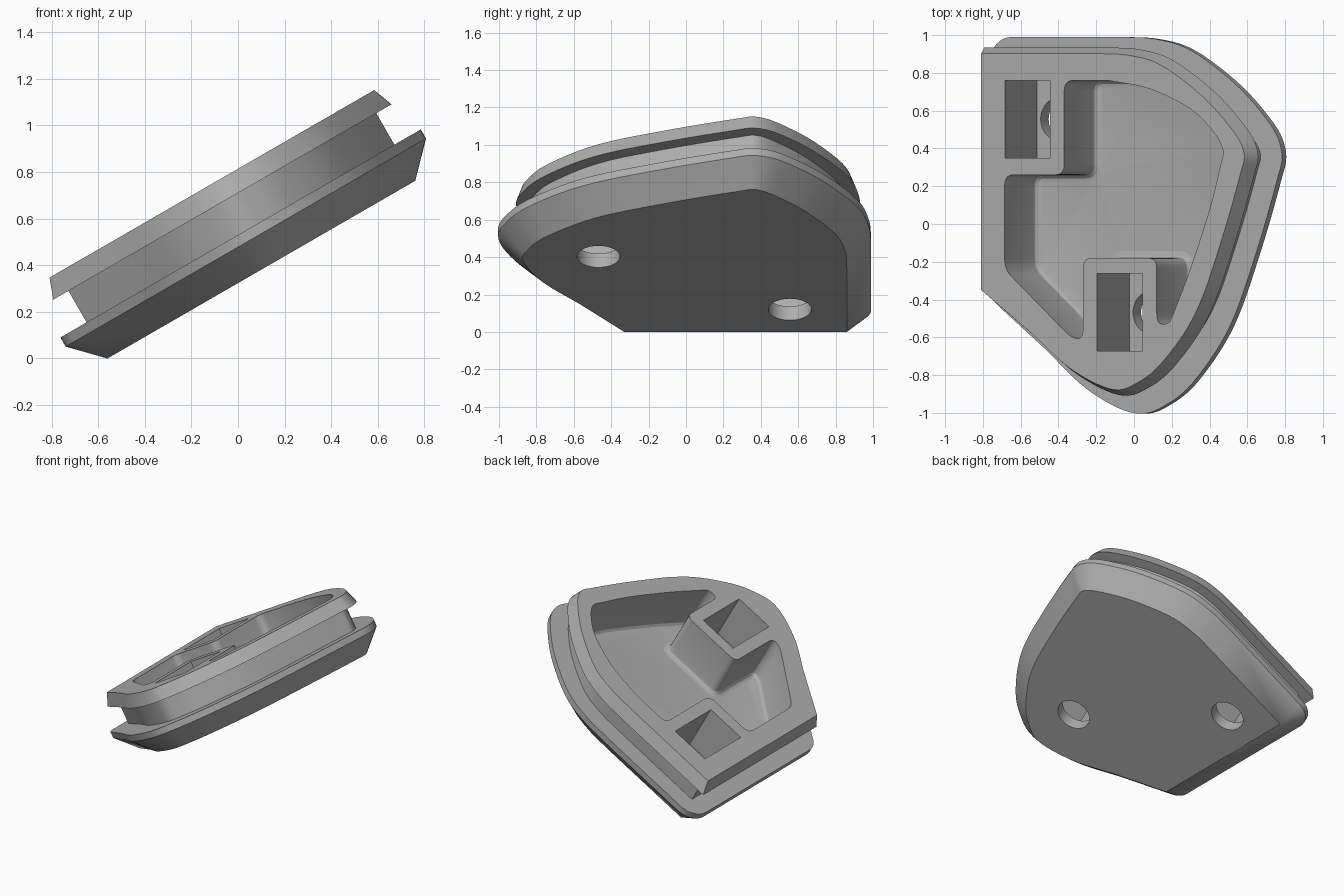
import bpy, bmesh
from math import radians, sin, cos, pi
from mathutils import Vector, Matrix

cube = bpy.data.objects.get("Cube")
if cube:
    bpy.data.objects.remove(cube, do_unlink=True)

TILT = Matrix.Rotation(radians(-30), 3, 'Y')   # whole plate leans up to the right


def spline(pts, steps=7):
    """Smooth curve through the points."""
    p = [Vector(q) for q in pts]
    p = [2 * p[0] - p[1]] + p + [2 * p[-1] - p[-2]]
    out = []
    for a, b, c, d in zip(p, p[1:], p[2:], p[3:]):
        for i in range(steps):
            t = i / steps
            out.append(0.5 * (2 * b + (c - a) * t + (2 * a - 5 * b + 4 * c - d) * t * t
                              + (3 * b - a - 3 * c + d) * t ** 3))
    return out + [p[-2]]


def edge_normals(pts, i):
    """Outward normals of the two edges at a point of a clockwise outline."""
    e = (pts[i] - pts[i - 1], pts[(i + 1) % len(pts)] - pts[i])
    return [Vector((-v.y, v.x)).normalized() for v in e]


def miter(a, b):
    s = a + b
    return s * (2 / s.length_squared)


def round_corners(pts, r, steps=5):
    """Replace every sharp corner by a small curve."""
    out = []
    for i, p in enumerate(pts):
        a, b = edge_normals(pts, i)
        if a.dot(b) > 0.85:
            out.append(p)
            continue
        to_prev, to_next = pts[i - 1] - p, pts[(i + 1) % len(pts)] - p
        s = p + to_prev.normalized() * min(r, to_prev.length * 0.48)
        e = p + to_next.normalized() * min(r, to_next.length * 0.48)
        for k in range(steps + 1):
            t = k / steps
            out.append(s * (1 - t) ** 2 + p * 2 * t * (1 - t) + e * t * t)
    return out


def loft(name, rings):
    """Closed solid through rings given as (outline, height)."""
    bm = bmesh.new()
    loops = [[bm.verts.new(TILT @ Vector((p.x, p.y, w))) for p in pts] for pts, w in rings]
    n = len(loops[0])
    for lo, hi in zip(loops, loops[1:]):
        for i in range(n):
            j = (i + 1) % n
            bm.faces.new((lo[i], lo[j], hi[j], hi[i]))
    bm.faces.new(loops[0])
    bm.faces.new(loops[-1])
    bmesh.ops.remove_doubles(bm, verts=bm.verts, dist=0.0002)
    bmesh.ops.recalc_face_normals(bm, faces=bm.faces)
    mesh = bpy.data.meshes.new(name)
    bm.to_mesh(mesh)
    bm.free()
    obj = bpy.data.objects.new(name, mesh)
    bpy.context.collection.objects.link(obj)
    return obj


# Core outline: straight left and back sides, curved nose
core = [Vector((-0.485, 0.86))] + spline([
    (0.2, 0.86), (0.38, 0.85), (0.56, 0.80), (0.79, 0.65), (0.95, 0.5), (1.035, 0.38),
    (1.015, 0.27), (0.896, -0.09), (0.74, -0.473), (0.55, -0.73), (0.405, -0.84),
    (0.27, -0.87), (0.04, -0.76), (-0.185, -0.57)]) + [Vector((-0.485, -0.33))]

# Each sharp corner is repeated with fanned directions so it can round or stay sharp
fan = []
for i, p in enumerate(core):
    a, b = edge_normals(core, i)
    m = miter(a, b)
    if a.dot(b) < 0.9:
        for k in range(9):
            fan.append((p, a.slerp(b, k / 8), m))
    else:
        fan.append((p, m, m))


def rounded(d):
    return [p + r * d for p, r, m in fan]


def squared(d):
    pts = [p + m * d for p, r, m in fan]
    return [Vector((p.x, p.y if p.y > -0.33 else -0.33 + (p.y + 0.33) * 0.935)) for p in pts]


# Body: chamfered base flange, neck groove, tapered top flange
body = loft("plug_body", [
    (rounded(0), 0.28), (rounded(0.13), 0.414), (rounded(0.13), 0.459),
    (squared(0), 0.459), (squared(0), 0.615), (squared(0.075), 0.615), (squared(0.042), 0.705)])

# Cavity with filleted floor, leaving two bosses standing
cavity = [Vector(q) for q in [(-0.384, 0.26), (-0.02, 0.26), (-0.02, 0.76)]]
cavity += spline([(0.25, 0.76), (0.505, 0.715), (0.75, 0.61), (0.89, 0.49), (0.95, 0.39),
                  (0.932, 0.3), (0.87, 0.08), (0.75, -0.24), (0.645, -0.48)], 5)
cavity += [Vector(q) for q in [(0.62, -0.53), (0.546, -0.53), (0.546, -0.18), (0.095, -0.18),
                               (0.095, -0.61), (0.02, -0.60), (-0.384, -0.24)]]
cavity = round_corners(cavity, 0.055)


def inset(d):
    return [p - miter(*edge_normals(cavity, i)) * d for i, p in enumerate(cavity)]


FILLET = 0.036
rings = [(inset(FILLET * (1 - sin(a))), 0.372 + FILLET * (1 - cos(a)))
         for a in (0, pi / 6, pi / 3, pi / 2)]
cutters = [loft("cavity_cutter", rings + [(cavity, 0.8)])]

# Rectangular pockets with round screw holes through the base
for cx, cy in ((-0.245, 0.555), (0.32, -0.468)):
    rect = [Vector((cx + sx * 0.138, cy + sy * 0.205))
            for sx, sy in ((-1, 1), (1, 1), (1, -1), (-1, -1))]
    disc = [Vector((cx + 0.115 * cos(t * pi / 24), cy + 0.115 * sin(t * pi / 24)))
            for t in range(48)]
    cutters.append(loft("pocket_cutter", [(rect, 0.365), (rect, 0.8)]))
    cutters.append(loft("hole_cutter", [(disc, 0.2), (disc, 0.5)]))

for c in cutters:
    c.hide_render = True
    mod = body.modifiers.new(c.name, 'BOOLEAN')
    mod.operation = 'DIFFERENCE'
    mod.solver = 'EXACT'
    mod.object = c

# Bake the cuts and remove the cutters
graph = bpy.context.evaluated_depsgraph_get()
baked = bpy.data.meshes.new_from_object(body.evaluated_get(graph))
body.modifiers.clear()
body.data = baked
for c in cutters:
    bpy.data.objects.remove(c, do_unlink=True)

# Single grey plastic
grey = bpy.data.materials.new("grey_plastic")
grey.use_nodes = True
colour = (0.42, 0.42, 0.42, 1)
grey.diffuse_color = colour
grey.node_tree.nodes["Principled BSDF"].inputs["Base Color"].default_value = colour
body.data.materials.clear()
body.data.materials.append(grey)

bpy.ops.object.select_all(action='DESELECT')
body.select_set(True)
bpy.context.view_layer.objects.active = body
bpy.ops.object.shade_smooth_by_angle(angle=radians(25))
